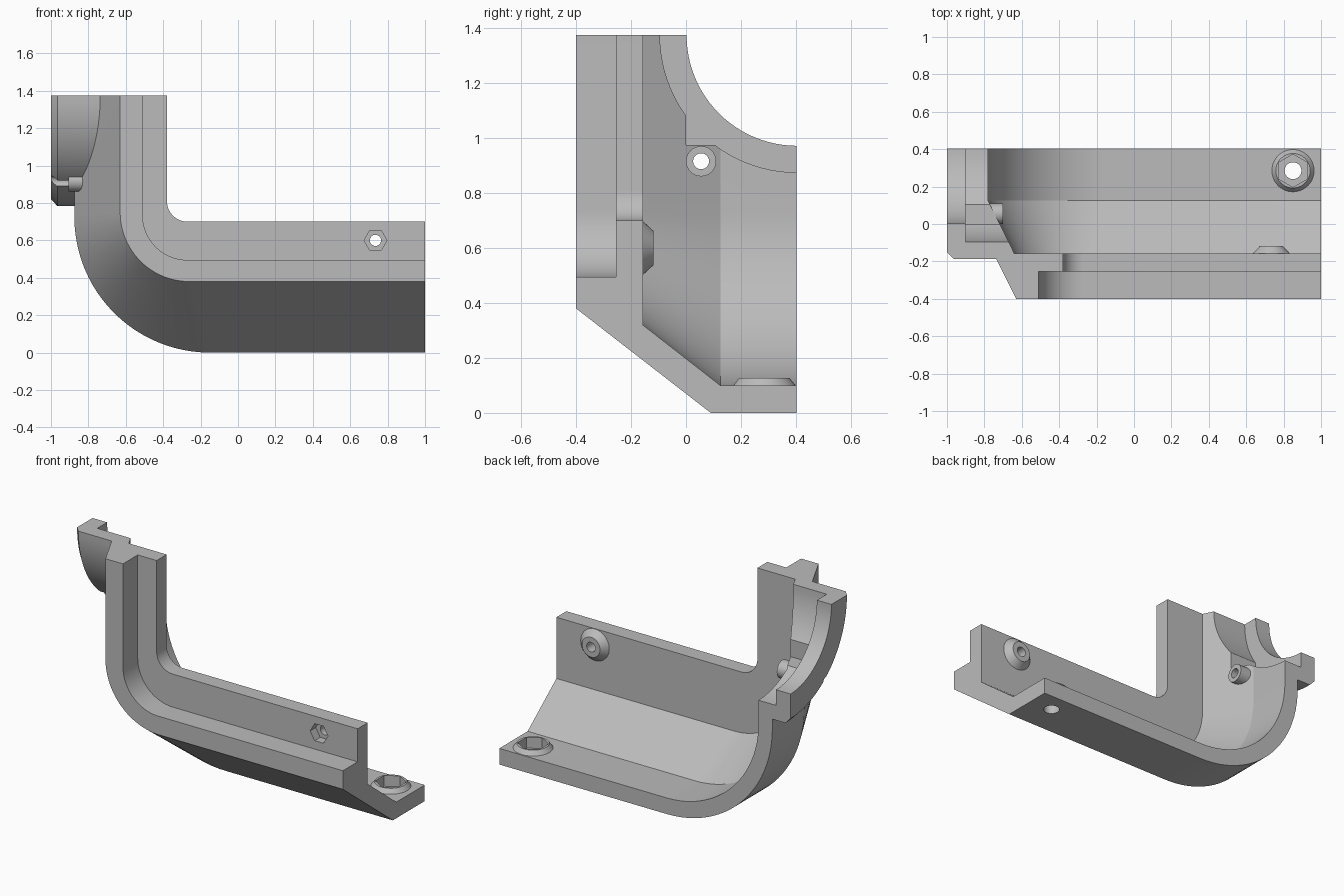
import bpy, bmesh
from math import cos, sin, pi, radians

cube = bpy.data.objects.get("Cube")
if cube:
    bpy.data.objects.remove(cube, do_unlink=True)

grey = bpy.data.materials.new("plain_grey")
grey.use_nodes = True
COLOUR = (0.5, 0.5, 0.5, 1)
grey.diffuse_color = COLOUR
grey.node_tree.nodes["Principled BSDF"].inputs["Base Color"].default_value = COLOUR


def skin(name, rings):
    """Closed solid through a list of equal-length point rings."""
    bm = bmesh.new()
    rows = [[bm.verts.new(p) for p in ring] for ring in rings]
    n = len(rows[0])
    for a, b in zip(rows, rows[1:]):
        for i in range(n):
            j = (i + 1) % n
            bm.faces.new((a[i], a[j], b[j], b[i]))
    bm.faces.new(rows[0])
    bm.faces.new(rows[-1][::-1])
    bmesh.ops.recalc_face_normals(bm, faces=bm.faces)
    mesh = bpy.data.meshes.new(name)
    bm.to_mesh(mesh)
    bm.free()
    mesh.materials.append(grey)
    obj = bpy.data.objects.new(name, mesh)
    bpy.context.collection.objects.link(obj)
    return obj


def elbow(name, profile, top, steps=24):
    """Sweep (y, z, x, radius) profile points along the leg, round the bend and up."""
    rings = [[(1, y, z) for y, z, x, r in profile]]
    for k in range(steps + 1):
        t = pi / 2 * k / steps
        rings.append([(x + r - r * sin(t), y, z + r - r * cos(t)) for y, z, x, r in profile])
    rings.append([(x, y, top) for y, z, x, r in profile])
    return skin(name, rings)


def lathe(name, centre, axis, profile, n=48):
    """Turn (position, radius) pairs round a main axis."""
    rings = []
    for pos, r in profile:
        ring = []
        for k in range(n):
            a = 2 * pi * k / n + pi / 2
            p = list(centre)
            p[axis] = pos
            p[(axis + 1) % 3] += r * cos(a)
            p[(axis + 2) % 3] += r * sin(a)
            ring.append(p)
        rings.append(ring)
    return skin(name, rings)


def box(name, lo, hi):
    return skin(name, [[(x, lo[1], lo[2]), (x, hi[1], lo[2]), (x, hi[1], hi[2]), (x, lo[1], hi[2])]
                       for x in (lo[0], hi[0])])


def combine(target, tool, operation):
    mod = target.modifiers.new("combine", 'BOOLEAN')
    mod.operation = operation
    mod.solver = 'EXACT'
    mod.object = tool
    bpy.context.view_layer.objects.active = target
    bpy.ops.object.modifier_apply(modifier=mod.name)
    bpy.data.objects.remove(tool, do_unlink=True)


# Bent housing shell with stepped rim and sloped flank
housing = elbow("corner_housing", [
    (-0.40, 0.38, -0.63, 0.37), (0.09, 0, -0.875, 0.725), (0.45, 0, -0.875, 0.725),
    (0.45, 0.10, -0.78, 0.63), (0.125, 0.10, -0.78, 0.63), (-0.157, 0.32, -0.64, 0.42),
    (-0.157, 0.70, -0.38, 0.11), (-0.255, 0.70, -0.38, 0.11),
    (-0.255, 0.495, -0.51, 0.24), (-0.40, 0.495, -0.51, 0.24)], 1.45)

# Round port collar, trimmed to the inside of the shell
PORT = (0, 0.405, 1.375)
collar = lathe("collar", PORT, 0, [(-1, 0.555), (-0.965, 0.592), (-0.6, 0.592)], 96)
cavity = elbow("cavity", [
    (1.2, 0.10, -0.78, 0.63), (0.125, 0.10, -0.78, 0.63), (-0.157, 0.32, -0.64, 0.42),
    (-0.157, 0.70, -0.38, 0.11), (1.2, 0.70, -0.38, 0.11)], 2.2)
combine(collar, cavity, 'DIFFERENCE')
combine(housing, collar, 'UNION')

# Port opening, inner groove and clearance for the screw
combine(housing, lathe("opening", PORT, 0, [(-1.1, 0.403), (-0.5, 0.403)], 96), 'DIFFERENCE')
combine(housing, lathe("groove", PORT, 0, [(-0.9, 0.5), (-0.5, 0.5)], 96), 'DIFFERENCE')
combine(housing, box("clearance", (-0.9, 0, 0.975), (-0.6, 0.15, 1.12)), 'DIFFERENCE')

# Bosses: port, front wall and floor
PORT_SCREW = (0, 0.055, 0.916)
WALL_SCREW = (0.735, 0, 0.60)
FLOOR_SCREW = (0.85, 0.285, 0)
for tool in (
        lathe("port_boss", PORT_SCREW, 0, [(-0.905, 0.055), (-0.70, 0.055)]),
        lathe("wall_boss", WALL_SCREW, 1, [(-0.18, 0.098), (-0.157, 0.098), (-0.118, 0.062)]),
        lathe("floor_boss", FLOOR_SCREW, 2, [(0.07, 0.113), (0.10, 0.113), (0.127, 0.092)])):
    combine(housing, tool, 'UNION')

# Screw holes and hexagonal nut pockets
for tool in (
        lathe("port_hole", PORT_SCREW, 0, [(-1.1, 0.029), (-0.5, 0.029)], 32),
        lathe("wall_hole", WALL_SCREW, 1, [(-0.5, 0.03), (0, 0.03)], 32),
        lathe("wall_nut", WALL_SCREW, 1, [(-0.5, 0.061), (-0.20, 0.061)], 6),
        lathe("floor_hole", FLOOR_SCREW, 2, [(-0.1, 0.045), (0.3, 0.045)], 32),
        lathe("floor_nut", FLOOR_SCREW, 2, [(0.06, 0.088), (0.3, 0.088)], 6)):
    combine(housing, tool, 'DIFFERENCE')

# Flat parting faces at the back and top
combine(housing, box("bounds", (-1.2, -0.6, -0.1), (1.2, 0.403, 1.375)), 'INTERSECT')

bpy.ops.object.select_all(action='DESELECT')
housing.select_set(True)
bpy.context.view_layer.objects.active = housing
bpy.ops.object.shade_smooth_by_angle(angle=radians(25))
